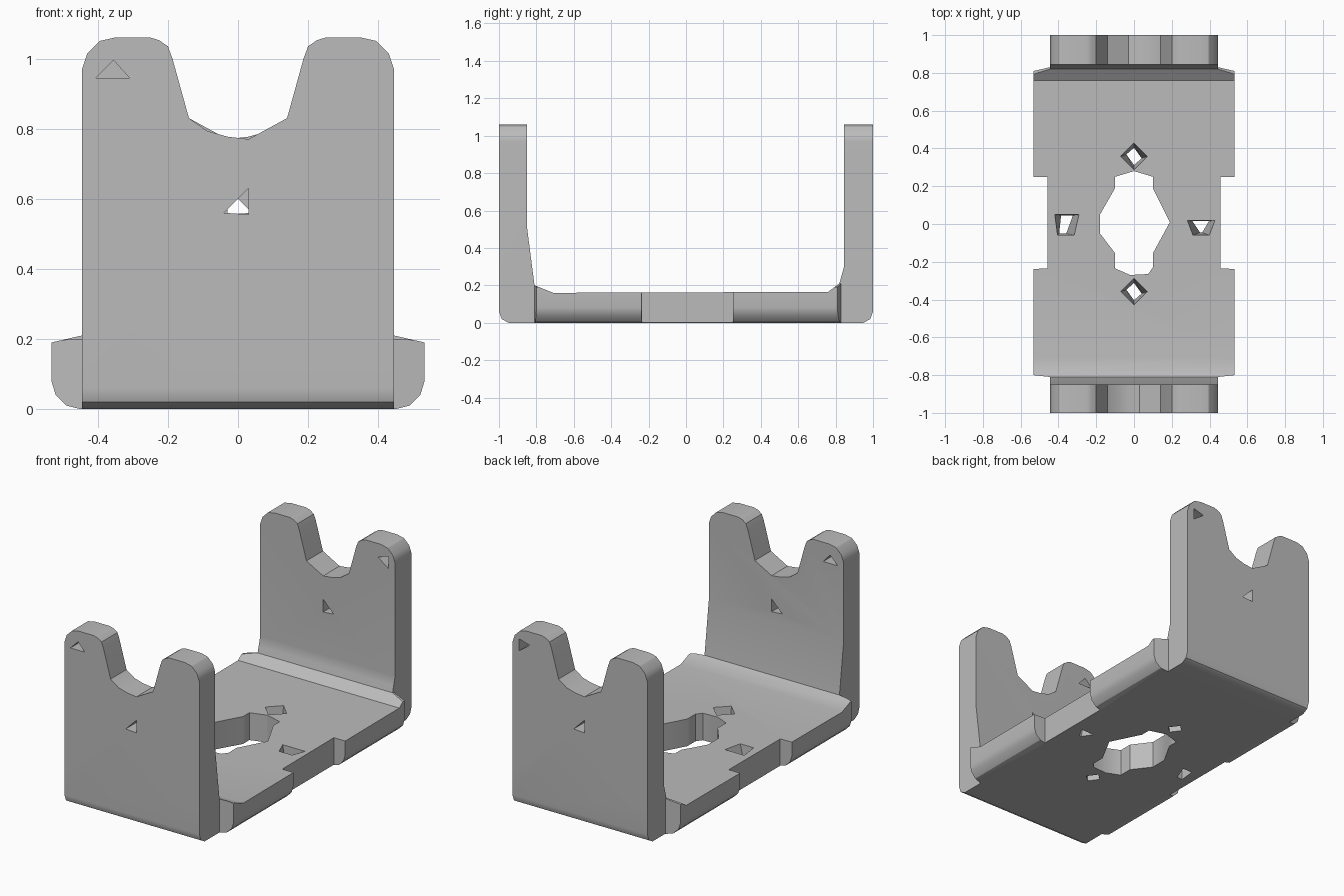
import bpy
import bmesh
import math

cube = bpy.data.objects.get("Cube")
if cube:
    bpy.data.objects.remove(cube, do_unlink=True)


def prism(name, points, axis, start, end, end_points=None):
    """Solid between a profile at start and a profile at end along one axis."""
    def place(p, d):
        return {"x": (d, p[0], p[1]), "y": (p[0], d, p[1]), "z": (p[0], p[1], d)}[axis]
    bm = bmesh.new()
    a = [bm.verts.new(place(p, start)) for p in points]
    b = [bm.verts.new(place(p, end)) for p in (end_points or points)]
    bm.faces.new(a)
    bm.faces.new(b)
    for i in range(len(a)):
        j = (i + 1) % len(a)
        bm.faces.new((a[i], a[j], b[j], b[i]))
    bmesh.ops.recalc_face_normals(bm, faces=bm.faces)
    mesh = bpy.data.meshes.new(name)
    bm.to_mesh(mesh)
    bm.free()
    obj = bpy.data.objects.new(name, mesh)
    bpy.context.collection.objects.link(obj)
    return obj


def combine(target, tool, operation="DIFFERENCE"):
    """Apply a boolean and discard the tool."""
    bpy.context.view_layer.objects.active = target
    mod = target.modifiers.new("cut", "BOOLEAN")
    mod.operation = operation
    mod.solver = "EXACT"
    mod.object = tool
    bpy.ops.object.modifier_apply(modifier=mod.name)
    bpy.data.objects.remove(tool, do_unlink=True)


def flip(points, sign):
    return [(sign * x, v) for x, v in points]


# U-shaped side profile: floor, ramps and two upright walls
side = [(-0.95, 0), (0.95, 0), (0.985, 0.02), (1, 0.06), (1, 1.06), (0.845, 1.06),
        (0.845, 0.3), (0.82, 0.21), (0.76, 0.165), (-0.71, 0.16), (-0.81, 0.2),
        (-0.85, 0.51), (-0.85, 1.06), (-1, 1.06), (-1, 0.06), (-0.985, 0.02)]
bracket = prism("bracket", side, "x", -0.6, 0.6)

# Front outline: rounded lower wings and rounded wall shoulders
half = [(0.45, 0), (0.49, 0.01), (0.52, 0.04), (0.532, 0.08), (0.532, 0.19), (0.445, 0.21),
        (0.445, 0.97), (0.43, 1.015), (0.395, 1.05), (0.35, 1.06), (0.3, 1.2)]
outline = half + flip(reversed(half), -1)
combine(bracket, prism("outline", outline, "y", -1.2, 1.2), "INTERSECT")

# Notches that narrow the walls and the middle of the floor
for s in (-1, 1):
    reliefs = (
        [(0.445, -1.2), (0.7, -1.2), (0.7, -0.79), (0.532, -0.8), (0.445, -0.81)],
        [(0.445, 1.2), (0.7, 1.2), (0.7, 0.78), (0.532, 0.81), (0.445, 0.83)],
        [(0.457, -0.235), (0.7, -0.245), (0.7, 0.25), (0.457, 0.25)],
    )
    for relief in reliefs:
        combine(bracket, prism("relief", flip(relief, s), "z", -0.5, 1.5))

# Saddle cutout, centre hole and corner hole in each wall
saddle = [(-0.26, 1.2), (-0.25, 1.06), (-0.225, 1.052), (-0.2, 1.035), (-0.187, 1),
          (-0.14, 0.83), (-0.087, 0.793), (-0.03, 0.777), (0.03, 0.77), (0.14, 0.83),
          (0.187, 1), (0.2, 1.035), (0.225, 1.052), (0.25, 1.06), (0.26, 1.2)]
centre_hole = [(-0.04, 0.56), (0.03, 0.555), (0.03, 0.63)]
corner_holes = {-1: [(-0.405, 0.945), (-0.31, 0.945), (-0.355, 0.995)],
                1: [(0.4, 0.93), (0.4, 1), (0.33, 0.98)]}
for s in (-1, 1):
    for shape in (flip(saddle, -s), flip(centre_hole, -s), corner_holes[s]):
        combine(bracket, prism("wall_cut", shape, "y", s * 0.7, s * 1.2))

# Large opening in the floor
opening = [(-0.1, 0.25), (0, 0.28), (0.1, 0.25), (0.1, 0.19), (0.19, 0.01), (0.1, -0.155),
           (0.1, -0.23), (0.075, -0.265), (-0.02, -0.27), (-0.1, -0.235), (-0.1, -0.155),
           (-0.18, -0.05), (-0.18, 0.05), (-0.1, 0.19)]
combine(bracket, prism("opening", opening, "z", -0.1, 0.3))

# Four small tapered floor holes
wide = [(0.072, 0), (0, 0.072), (-0.072, 0), (0, -0.072)]
narrow = [(0.04, -0.01), (0, 0.045), (-0.04, 0.01), (0, -0.045)]
for s in (-1, 1):
    low = [(x, y + s * 0.358) for x, y in narrow]
    high = [(x, y + s * 0.358) for x, y in wide]
    combine(bracket, prism("floor_hole", low, "z", -0.005, 0.17, high))
side_holes = (
    ([(-0.385, 0.045), (-0.325, 0.045), (-0.36, -0.05), (-0.395, -0.05)],
     [(-0.42, 0.05), (-0.29, 0.05), (-0.315, -0.06), (-0.405, -0.06)]),
    ([(0.31, 0.015), (0.395, 0.015), (0.36, -0.045), (0.35, -0.045)],
     [(0.28, 0.02), (0.43, 0.02), (0.4, -0.06), (0.31, -0.06)]),
)
for low, high in side_holes:
    combine(bracket, prism("floor_hole", low, "z", -0.005, 0.17, high))

# Plain grey finish, smooth over the rounded corners only
grey = bpy.data.materials.new("plain_grey")
grey.use_nodes = True
colour = (0.5, 0.5, 0.5, 1)
grey.diffuse_color = colour
grey.node_tree.nodes["Principled BSDF"].inputs["Base Color"].default_value = colour
bracket.data.materials.clear()
bracket.data.materials.append(grey)

bpy.ops.object.select_all(action="DESELECT")
bracket.select_set(True)
bpy.context.view_layer.objects.active = bracket
bpy.ops.object.shade_smooth_by_angle(angle=math.radians(30))
weighted = bracket.modifiers.new("even_shading", "WEIGHTED_NORMAL")
weighted.keep_sharp = True
